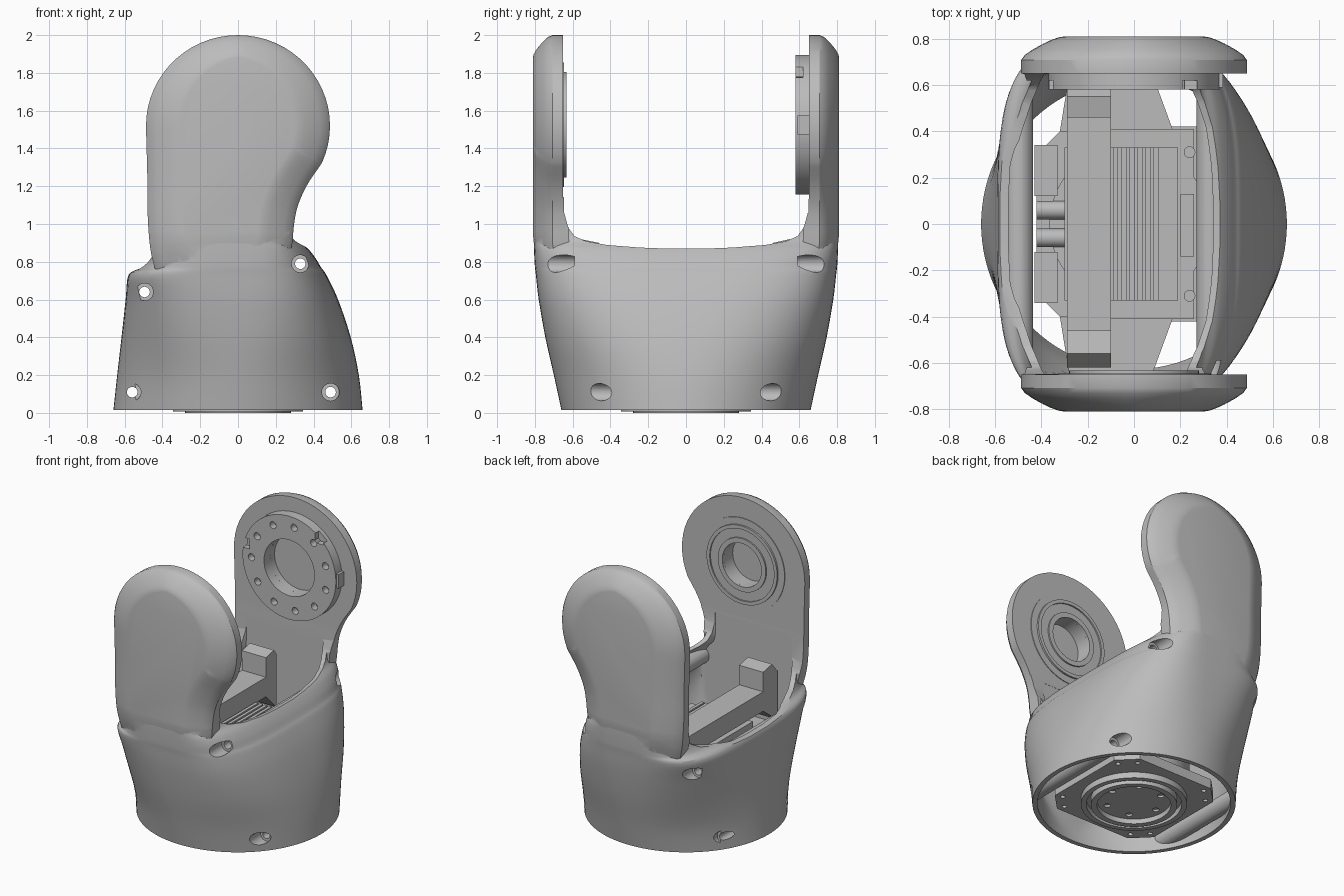
import bpy, bmesh, math
from math import cos, sin, pi, radians
from mathutils import Matrix, Vector

if "Cube" in bpy.data.objects:
    bpy.data.objects.remove(bpy.data.objects["Cube"], do_unlink=True)

grey = bpy.data.materials.new("satin_grey")
grey.use_nodes = True
grey.diffuse_color = (0.5, 0.5, 0.5, 1)
grey.node_tree.nodes["Principled BSDF"].inputs["Base Color"].default_value = (0.5, 0.5, 0.5, 1)


def finish(name, bm):
    bmesh.ops.recalc_face_normals(bm, faces=bm.faces)
    me = bpy.data.meshes.new(name)
    bm.to_mesh(me)
    bm.free()
    ob = bpy.data.objects.new(name, me)
    me.materials.append(grey)
    bpy.context.collection.objects.link(ob)
    return ob


def loft_mesh(rings):
    bm = bmesh.new()
    rows = [[bm.verts.new(p) for p in r] for r in rings]
    for a, b in zip(rows, rows[1:]):
        for i in range(len(a)):
            j = (i + 1) % len(a)
            bm.faces.new((a[i], a[j], b[j], b[i]))
    bm.faces.new(rows[0])
    bm.faces.new(rows[-1])
    return bm


def loft(name, rings):
    return finish(name, loft_mesh(rings))


def cyl(name, r, p, q, seg=48):
    """Cylinder from point p to point q."""
    p, q = Vector(p), Vector(q)
    bm = bmesh.new()
    rot = Vector((0, 0, 1)).rotation_difference(q - p).to_matrix().to_4x4()
    bmesh.ops.create_cone(bm, cap_ends=True, segments=seg, radius1=r, radius2=r,
                          depth=(q - p).length,
                          matrix=Matrix.Translation((p + q) / 2) @ rot)
    return finish(name, bm)


def box(name, lo, hi):
    return loft(name, [[(lo[0], lo[1], z), (hi[0], lo[1], z), (hi[0], hi[1], z), (lo[0], hi[1], z)]
                       for z in (lo[2], hi[2])])


def combine(ob, other, op="DIFFERENCE"):
    """Apply a boolean and throw the tool away."""
    m = ob.modifiers.new("bool", "BOOLEAN")
    m.operation, m.solver, m.object = op, "EXACT", other
    bpy.context.view_layer.objects.active = ob
    bpy.ops.object.modifier_apply(modifier=m.name)
    bpy.data.objects.remove(other, do_unlink=True)


def spline(a, b, c, d, t):
    return tuple(0.5 * (2 * q + (r - p) * t + (2 * p - 5 * q + 4 * r - s) * t * t
                        + (3 * q - p - 3 * r + s) * t ** 3) for p, q, r, s in zip(a, b, c, d))


# Shell sections: height, left reach, right reach, depth, squareness at left and right
KEYS = [(.015, .66, .66, .66, 2, 2), (.2, .64, .64, .70, 2.1, 2.1), (.4, .617, .597, .745, 2.4, 2.5),
        (.6, .595, .53, .78, 2.8, 3.2), (.73, .58, .468, .795, 3.1, 4), (.77, .52, .44, .80, 3.2, 4.2),
        (.82, .488, .41, .803, 3.4, 4.4), (.87, .48, .37, .805, 3.6, 4.5), (.92, .478, .315, .806, 3.8, 4.5),
        (1.0, .477, .298, .808, 4, 4.5), (1.12, .47, .30, .808, 4, 4.5)]
sections = []
for i in range(len(KEYS) - 1):
    k = [KEYS[max(0, min(len(KEYS) - 1, i + o))] for o in (-1, 0, 1, 2)]
    sections += [spline(*k, t / 4) for t in range(4)]
sections.append(KEYS[-1])


def section_ring(s, off=0, cap=9):
    z, xl, xr, dep, nr, nl = s
    pts = []
    for i in range(96):
        c, d = cos(2 * pi * (i + .5) / 96), sin(2 * pi * (i + .5) / 96)
        reach, n = (xr, nr) if c > 0 else (xl, nl)
        x = math.copysign(abs(c) ** (2 / n), c) * (reach - off)
        y = math.copysign(abs(d) ** (2 / n), d) * (dep - off)
        pts.append((x, max(-cap, min(cap, y)), z))
    return pts


shell = loft("shell", [section_ring(s) for s in sections])

# Upright lobes: outline in xz, inset towards the outer face
arc = [(.487 * cos(radians(a)), 1.52 + .48 * sin(radians(a))) for a in range(-24, 181, 6)]
ctrl = [arc[-1], (-.48, 1.25), (-.476, 1.0), (-.45, .8), (-.37, .6), (-.2, .4), (.1, .4),
        (.22, .6), (.28, .85), (.297, 1.0), (.318, 1.1), (.368, 1.21), arc[0]]
outline = list(arc)
for i in range(len(ctrl) - 1):
    a = ctrl[i - 1] if i else arc[-2]
    d = ctrl[i + 2] if i + 2 < len(ctrl) else arc[1]
    outline += [spline(a, ctrl[i], ctrl[i + 1], d, t / 5) for t in range(5)][0 if i else 1:]


def lobe_ring(y, inset, side):
    pts = []
    for i, (x, z) in enumerate(outline):
        p, q = outline[i - 1], outline[(i + 1) % len(outline)]
        t = Vector((q[0] - p[0], q[1] - p[1])).normalized()
        amount = inset * (.65 + .4 * abs(t.y))
        pts.append((x - t.y * amount, side * y, z + t.x * amount))
    return pts


LEVELS = [(.62, 0), (.708, 0), (.73, .015), (.755, .05), (.778, .09), (.795, .125), (.806, .155), (.81, .18)]
for side in (-1, 1):
    bm = loft_mesh([lobe_ring(y, i, side) for y, i in LEVELS])
    # Slice the lower part and draw it back so that it sinks into the body
    for k in range(11):
        bmesh.ops.bisect_plane(bm, geom=bm.verts[:] + bm.edges[:] + bm.faces[:],
                               plane_co=(0, 0, .95 - .05 * k), plane_no=(0, 0, 1))
    for v in bm.verts:
        reach = 1 - 2 * max(0, .95 - v.co.z) ** 1.5
        v.co.y = side * (.62 + (abs(v.co.y) - .62) * reach)
    combine(shell, finish("lobe", bm), "UNION")

# Screw positions: x, z, depth where the counterbore ends
SCREWS = [(.33, .79, .59), (-.495, .64, .57), (-.56, .11, .38), (.49, .11, .38)]

# Hollow inside, leaving screw tubes standing
inner = [section_ring((-.05,) + sections[0][1:], .033, .648)]
inner += [section_ring(s, .033, .648) for s in sections]
cavity = loft("cavity", inner)
for x, z, d in SCREWS:
    combine(cavity, cyl("tube", .06, (x, -.8, z), (x, .8, z), 32))
combine(shell, cavity)

# Saddle between the lobes, lower on the -x side
half = [(.65, 2.3), (.65, 1.14), (.645, 1.07), (.625, 1.0), (.59, .95), (.53, .92), (.42, .895), (.25, .878), (.1, .871)]
saddle = half + [(-y, z) for y, z in reversed(half)]
combine(shell, loft("saddle", [[(x, y, z + (.146 * (x - .38) if z < 1.1 else 0)) for y, z in saddle]
                               for x in (-.9, .9)]))

# Screw holes and counterbores
for x, z, d in SCREWS:
    combine(shell, cyl("hole", .028, (x, -.95, z), (x, .95, z), 24))
    for s in (-1, 1):
        combine(shell, cyl("bore", .046, (x, s * d, z), (x, s * .95, z), 32))

# Bearing pockets in the lobes
C = 1.525
combine(shell, cyl("pocket", .155, (0, -.5, C), (0, -.75, C)))
combine(shell, cyl("pocket", .2, (0, .5, C), (0, .7, C)))
parts = [shell]


def ring(name, r_out, r_in, p, q):
    ob = cyl(name, r_out, p, q, 64)
    p, q = Vector(p), Vector(q)
    combine(ob, cyl("bore", r_in, p - (q - p), q + (q - p), 64))
    parts.append(ob)
    return ob


# Front bearing rings
ring("front_bearing_seat", .33, .28, (0, -.66, C), (0, -.645, C))
ring("front_bearing_outer", .28, .255, (0, -.66, C), (0, -.632, C))
ring("front_bearing_middle", .255, .19, (0, -.66, C), (0, -.642, C))
ring("front_bearing_inner", .19, .155, (0, -.66, C), (0, -.632, C))

# Back drive flange with bolt holes and notches
flange = ring("back_flange", .37, .2, (0, .58, C), (0, .66, C))
for i in range(11):
    a = 2 * pi * i / 11 + .3
    x, z = .3 * cos(a), C + .3 * sin(a)
    combine(flange, cyl("bolt_hole", .025, (x, .5, z), (x, .63, z), 20))
for a in (.85, 2.9):
    x, z = .36 * cos(a), C + .36 * sin(a)
    combine(flange, box("notch", (x - .035, .5, z - .035), (x + .035, .62, z + .035)))
parts.append(box("flange_tab", (.34, .59, C - .05), (.385, .655, C + .05)))

# Crossbeam with hooked ends
beam = [(-.62, .5), (-.62, .85), (-.56, .92), (-.46, .90), (-.46, .76), (.46, .76), (.46, .90), (.55, .92),
        (.58, .88), (.58, .5), (.46, .62), (-.46, .62)]
parts.append(loft("crossbeam", [[(x, y, z) for y, z in beam] for x in (-.29, -.10)]))

# Motor housing with cooling ribs
parts.append(cyl("motor_drum", .345, (-.02, 0, .09), (-.02, 0, .5), 64))
parts.append(box("motor_plate", (-.28, -.41, .44), (.26, .41, .5)))
parts.append(box("motor_block", (-.30, -.33, .5), (.19, .33, .6)))
for i in range(6):
    x = -.09 + i * .035
    parts.append(box("cooling_rib", (x, -.33, .6), (x + .022, .33, .635)))
parts.append(box("connector", (.20, -.14, .5), (.26, .13, .58)))
for s in (-1, 1):
    parts.append(cyl("motor_screw", .025, (.24, s * .31, .5), (.24, s * .31, .53), 20))
    parts.append(box("terminal_block", (-.43, min(s * .12, s * .34), .45), (-.33, max(s * .12, s * .34), .58)))
    parts.append(cyl("terminal_pin", .04, (-.42, s * .06, .5), (-.3, s * .06, .5), 24))
    # Bracket webs towards the lobes
    web = [(-.32, s * .40), (.17, s * .40), (.08, s * .645), (-.28, s * .645)]
    parts.append(loft("bracket_web", [[(x, y, z) for x, y in web] for z in (.38, .46)]))

# Base plate, square with clipped corners
corners = [(.42, .30), (.30, .42), (-.30, .42), (-.42, .30), (-.42, -.30), (-.30, -.42), (.30, -.42), (.42, -.30)]
plate = loft("base_plate", [[(x, y, z) for x, y in corners] for z in (.05, .12)])
for sx in (-1, 1):
    for sy in (-1, 1):
        for dx, dy in ((.37, .28), (.28, .37)):
            combine(plate, cyl("bolt_hole", .016, (sx * dx, sy * dy, 0), (sx * dx, sy * dy, .09), 16))
parts.append(plate)

# Output hub under the plate
ring("hub_rim", .345, .31, (0, 0, .008), (0, 0, .1))
ring("hub_lip", .28, .24, (0, 0, 0), (0, 0, .1))
hub = cyl("hub_disc", .24, (0, 0, .035), (0, 0, .1), 64)
for i in range(6):
    x, y = .185 * cos(i * pi / 3), .185 * sin(i * pi / 3)
    combine(hub, cyl("bolt_hole", .022, (x, y, 0), (x, y, .07), 16))
parts.append(hub)

# Smooth curved faces, keep edges crisp
bpy.ops.object.select_all(action="DESELECT")
for ob in parts:
    ob.select_set(True)
bpy.context.view_layer.objects.active = shell
bpy.ops.object.shade_smooth_by_angle(angle=radians(30))
